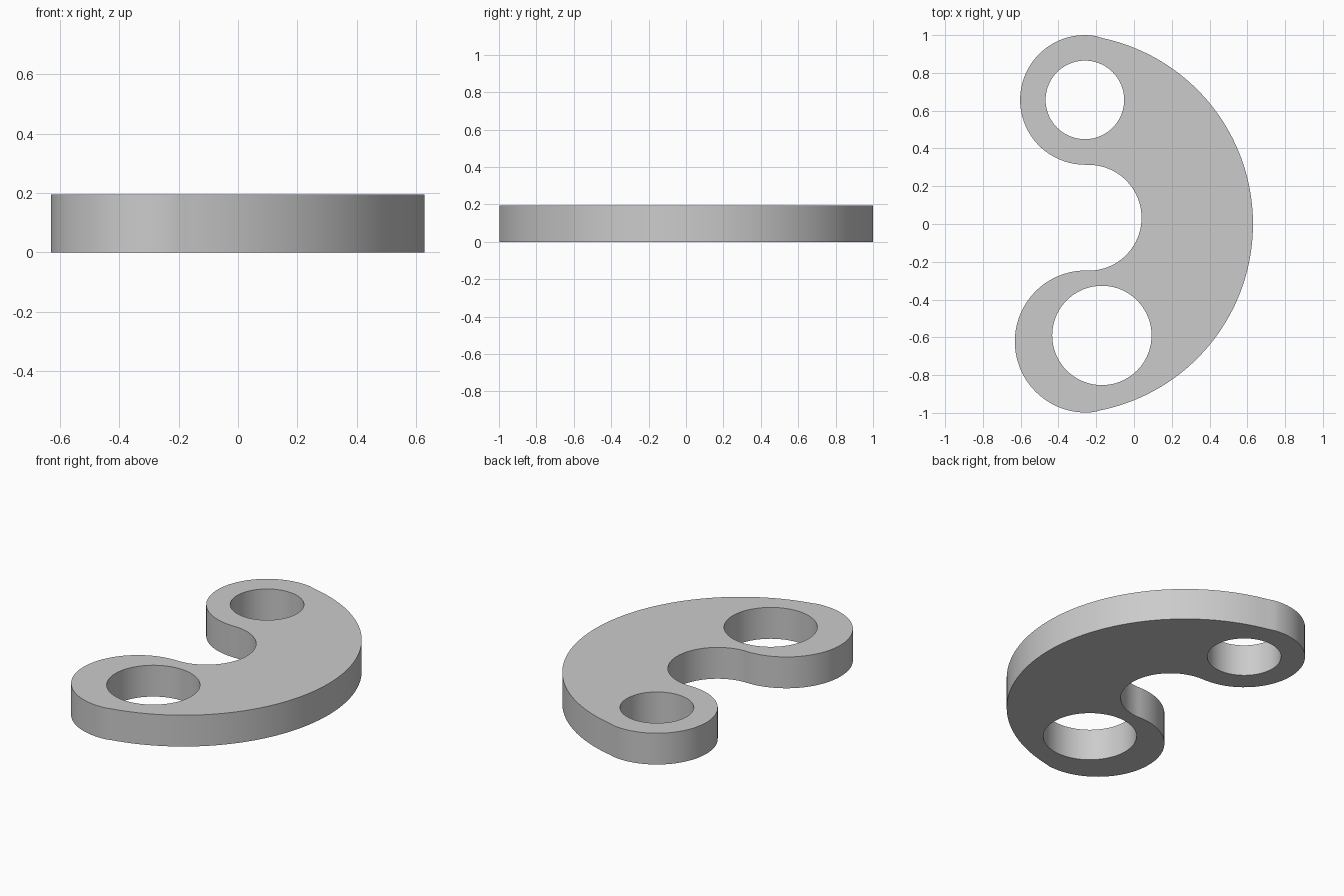
import bpy, bmesh, math
from mathutils import Vector

cube = bpy.data.objects.get("Cube")
if cube:
    bpy.data.objects.remove(cube, do_unlink=True)

THICK = 0.195
# Mutually tangent circles that make the outline: centre, radius
back, back_r = Vector((-0.376, 0.0)), 1.006
upper, upper_r = Vector((-0.26, 0.657)), 0.343
notch, notch_r = Vector((-0.24, 0.033)), 0.28
lower, lower_r = Vector((-0.255, -0.622)), 0.376


def angle(a, b):
    d = b - a
    return math.atan2(d.y, d.x)


def arc(centre, radius, start, end, steps):
    """Points from start towards end, leaving out the end point."""
    points = []
    for i in range(steps):
        t = start + (end - start) * i / steps
        points.append(centre + radius * Vector((math.cos(t), math.sin(t))))
    return points


# Outline, following the tangent points counter-clockwise
full = 2 * math.pi
outline = arc(back, back_r, angle(back, lower), angle(back, upper), 80)
outline += arc(upper, upper_r, angle(back, upper), angle(upper, notch) + full, 48)
outline += arc(notch, notch_r, angle(notch, upper), angle(notch, lower), 48)
outline += arc(lower, lower_r, angle(lower, notch), angle(back, lower) + full, 48)

# Two round holes
small_hole = arc(upper, 0.208, 0, full, 72)
large_hole = arc(Vector((-0.17, -0.59)), 0.263, 0, full, 72)

# Filled, extruded profile
profile = bpy.data.curves.new("link_plate_profile", "CURVE")
profile.dimensions = "2D"
profile.fill_mode = "BOTH"
profile.extrude = THICK / 2
for loop in (outline, small_hole, large_hole):
    spline = profile.splines.new("POLY")
    spline.points.add(len(loop) - 1)
    for point, co in zip(spline.points, loop):
        point.co = (co.x, co.y, 0, 1)
    spline.use_cyclic_u = True
temp = bpy.data.objects.new("profile_helper", profile)
bpy.context.collection.objects.link(temp)
bpy.context.view_layer.update()
mesh = bpy.data.meshes.new_from_object(
    temp.evaluated_get(bpy.context.evaluated_depsgraph_get()))
bpy.data.objects.remove(temp, do_unlink=True)

# Weld caps to walls and stand the plate on the ground
bm = bmesh.new()
bm.from_mesh(mesh)
bmesh.ops.remove_doubles(bm, verts=bm.verts, dist=0.0001)
bmesh.ops.translate(bm, verts=bm.verts, vec=(0, 0, THICK / 2))
bmesh.ops.recalc_face_normals(bm, faces=bm.faces)
bm.to_mesh(mesh)
bm.free()

# Plain grey finish
grey = bpy.data.materials.new("plain_grey")
grey.use_nodes = True
colour = (0.6, 0.6, 0.6, 1)
grey.diffuse_color = colour
grey.node_tree.nodes["Principled BSDF"].inputs["Base Color"].default_value = colour
mesh.materials.clear()
mesh.materials.append(grey)

plate = bpy.data.objects.new("link_plate", mesh)
bpy.context.collection.objects.link(plate)
bpy.ops.object.select_all(action="DESELECT")
plate.select_set(True)
bpy.context.view_layer.objects.active = plate
bpy.ops.object.shade_smooth_by_angle(angle=math.radians(30))
